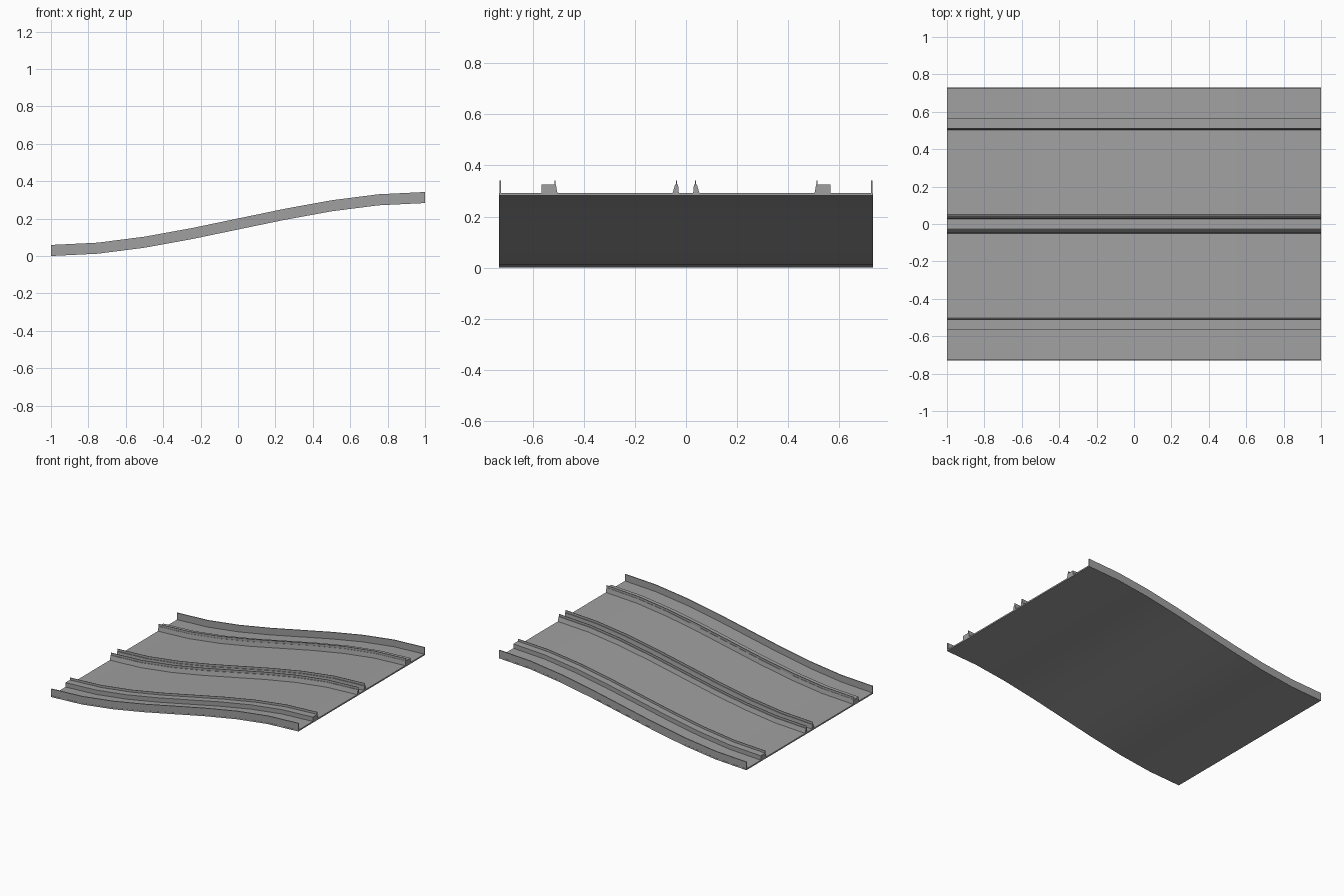
import bpy
import bmesh

cube = bpy.data.objects.get("Cube")
if cube:
    bpy.data.objects.remove(cube, do_unlink=True)

SEGMENTS = 8
RISE = 0.283
DECK = 0.01      # deck thickness
CURB = 0.042     # curb top
TOP = 0.059      # wall and fin top
HALF = 0.731     # half width of the deck

grey = bpy.data.materials.new("concrete grey")
grey.use_nodes = True
colour = (0.35, 0.35, 0.35, 1)
grey.diffuse_color = colour
grey.node_tree.nodes["Principled BSDF"].inputs["Base Color"].default_value = colour


def sweep(name, profile):
    """Sweep a closed (y, z) profile along the S-shaped ramp."""
    bm = bmesh.new()
    rings = []
    for i in range(SEGMENTS + 1):
        t = i / SEGMENTS
        lift = RISE * t * t * (3 - 2 * t)
        rings.append([bm.verts.new((2 * t - 1, y, z + lift)) for y, z in profile])
    n = len(profile)
    for a, b in zip(rings, rings[1:]):
        for k in range(n):
            j = (k + 1) % n
            bm.faces.new((a[k], a[j], b[j], b[k]))
    bm.faces.new(rings[0])
    bm.faces.new(rings[-1])
    bmesh.ops.recalc_face_normals(bm, faces=bm.faces)
    mesh = bpy.data.meshes.new(name)
    bm.to_mesh(mesh)
    bm.free()
    mesh.materials.append(grey)
    obj = bpy.data.objects.new(name, mesh)
    bpy.context.collection.objects.link(obj)
    bpy.ops.object.select_all(action='DESELECT')
    obj.select_set(True)
    bpy.context.view_layer.objects.active = obj
    bpy.ops.object.shade_smooth_by_angle()


def box(y0, y1, z0, z1):
    return [(y0, z0), (y1, z0), (y1, z1), (y0, z1)]


# Road deck
sweep("deck", box(-HALF, HALF, 0, DECK))

# Parts on the deck, as profiles for the +y half
parts = {
    "edge_wall": box(0.723, 0.730, DECK, TOP),
    "side_curb": [(0.503, DECK), (0.565, DECK), (0.565, CURB), (0.509, CURB)],
    "side_fin": box(0.511, 0.514, CURB, TOP),
    "median_curb": [(0.028, DECK), (0.052, DECK), (0.043, CURB), (0.031, CURB)],
    "median_fin": box(0.036, 0.039, CURB, TOP),
}
for name, profile in parts.items():
    for side, s in (("back", 1), ("front", -1)):
        sweep(f"{side}_{name}", [(s * y, z) for y, z in profile])
